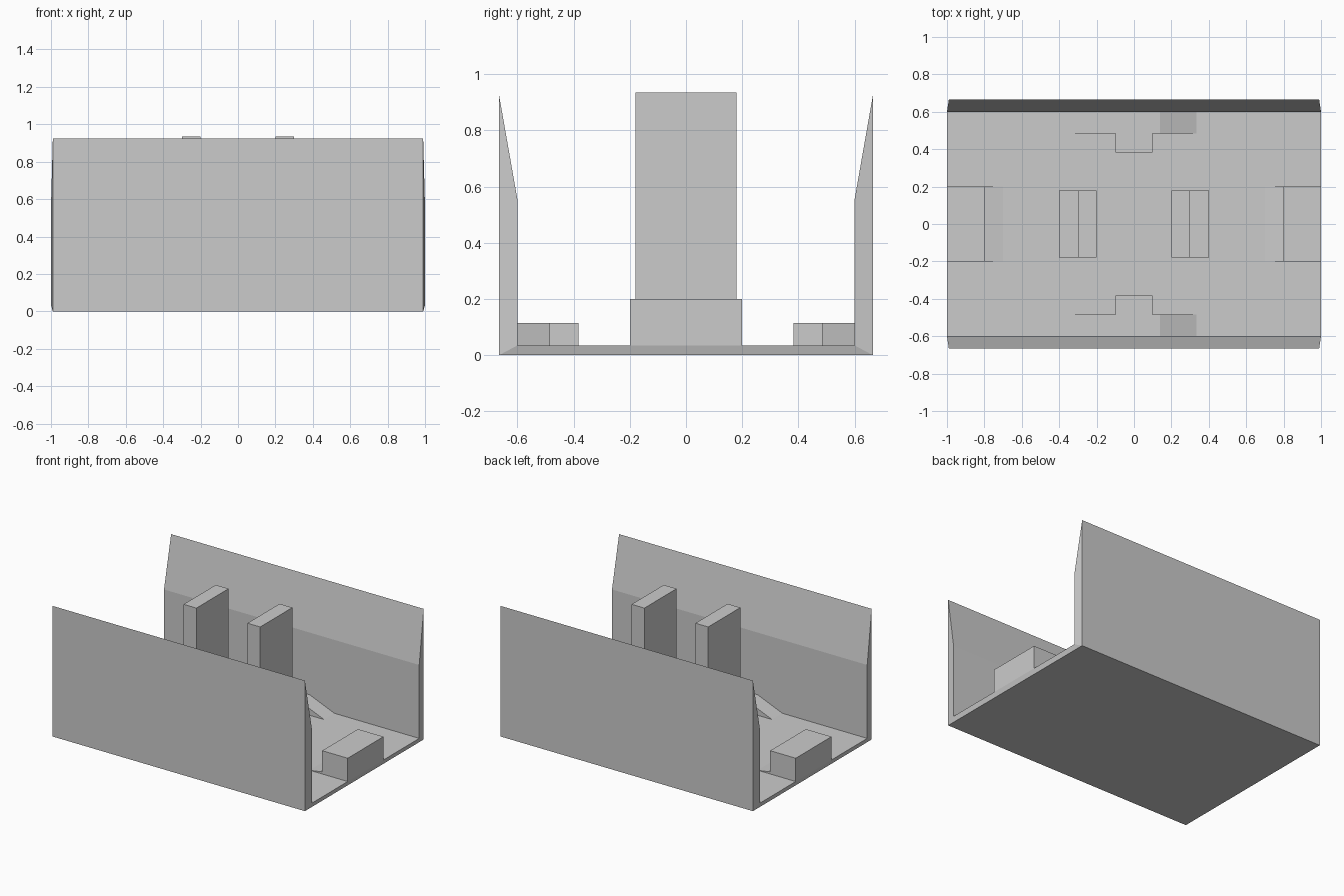
import bpy

cube = bpy.data.objects.get("Cube")
if cube:
    bpy.data.objects.remove(cube, do_unlink=True)

GREY = (0.6, 0.6, 0.6, 1.0)
grey = bpy.data.materials.new("plain grey")
grey.use_nodes = True
grey.diffuse_color = GREY
grey.node_tree.nodes["Principled BSDF"].inputs["Base Color"].default_value = GREY

FLOOR = 0.035


def build(name, verts, faces):
    mesh = bpy.data.meshes.new(name)
    mesh.from_pydata(verts, [], faces)
    mesh.materials.append(grey)
    obj = bpy.data.objects.new(name, mesh)
    bpy.context.collection.objects.link(obj)
    return obj


def prism(name, profile, y0, y1):
    """Extrude a counter-clockwise (x, z) profile from y0 to y1."""
    n = len(profile)
    verts = [(x, y, z) for y in (y0, y1) for x, z in profile]
    faces = [tuple(range(n)), tuple(reversed(range(n, 2 * n)))]
    faces += [(i, i + n, (i + 1) % n + n, (i + 1) % n) for i in range(n)]
    return build(name, verts, faces)


def flip(profile, side):
    """Mirror an (x, z) profile to the given side, keeping its winding."""
    return profile if side > 0 else [(-x, z) for x, z in reversed(profile)]


# Channel: floor and two walls with bevelled tops, slightly wider inside
inner = [(0.6, FLOOR), (0.6, 0.555)]
outer = [(0.665, 0.0), (0.665, 0.925)]
section = [(y, z, 1.0) for y, z in inner] + [(y, z, 0.99) for y, z in outer]
verts = [(sx * x, sy * y, z) for sx in (-1, 1) for sy in (-1, 1) for y, z, x in section]
loop = [2, 6, 7, 5, 4, 0, 1, 3]
ends = [(2, 6, 4, 0), (2, 0, 1, 3), (6, 7, 5, 4)]
faces = [tuple(reversed(f)) for f in ends] + [tuple(i + 8 for i in f) for f in ends]
faces += [(a, a + 8, b + 8, b) for a, b in zip(loop, loop[1:] + loop[:1])]
build("channel_shell", verts, faces)

for side, label in ((-1, "right"), (1, "left")):
    # Low block at each open end, with a shallow ramp leading up to it
    prism(label + "_end_block",
          flip([(0.8, FLOOR), (1.0, FLOOR), (1.0, 0.2), (0.8, 0.2), (0.8, 0.05), (0.7, FLOOR)], side),
          -0.2, 0.2)
    # Bench with a tall upright back
    prism(label + "_bench",
          flip([(0.2, FLOOR), (0.4, FLOOR), (0.4, 0.2), (0.3, 0.2), (0.3, 0.935), (0.2, 0.935)], side),
          -0.18, 0.18)

for side, label in ((-1, "front"), (1, "back")):
    # Ramped ledge along the wall and the step standing before it
    y0, y1 = sorted((side * 0.484, side * 0.6))
    prism(label + "_ramp",
          [(-0.335, FLOOR), (0.335, FLOOR), (0.14, 0.115), (-0.14, 0.115)], y0, y1)
    y0, y1 = sorted((side * 0.382, side * 0.484))
    prism(label + "_step",
          [(-0.1, FLOOR), (0.1, FLOOR), (0.1, 0.115), (-0.1, 0.115)], y0, y1)
